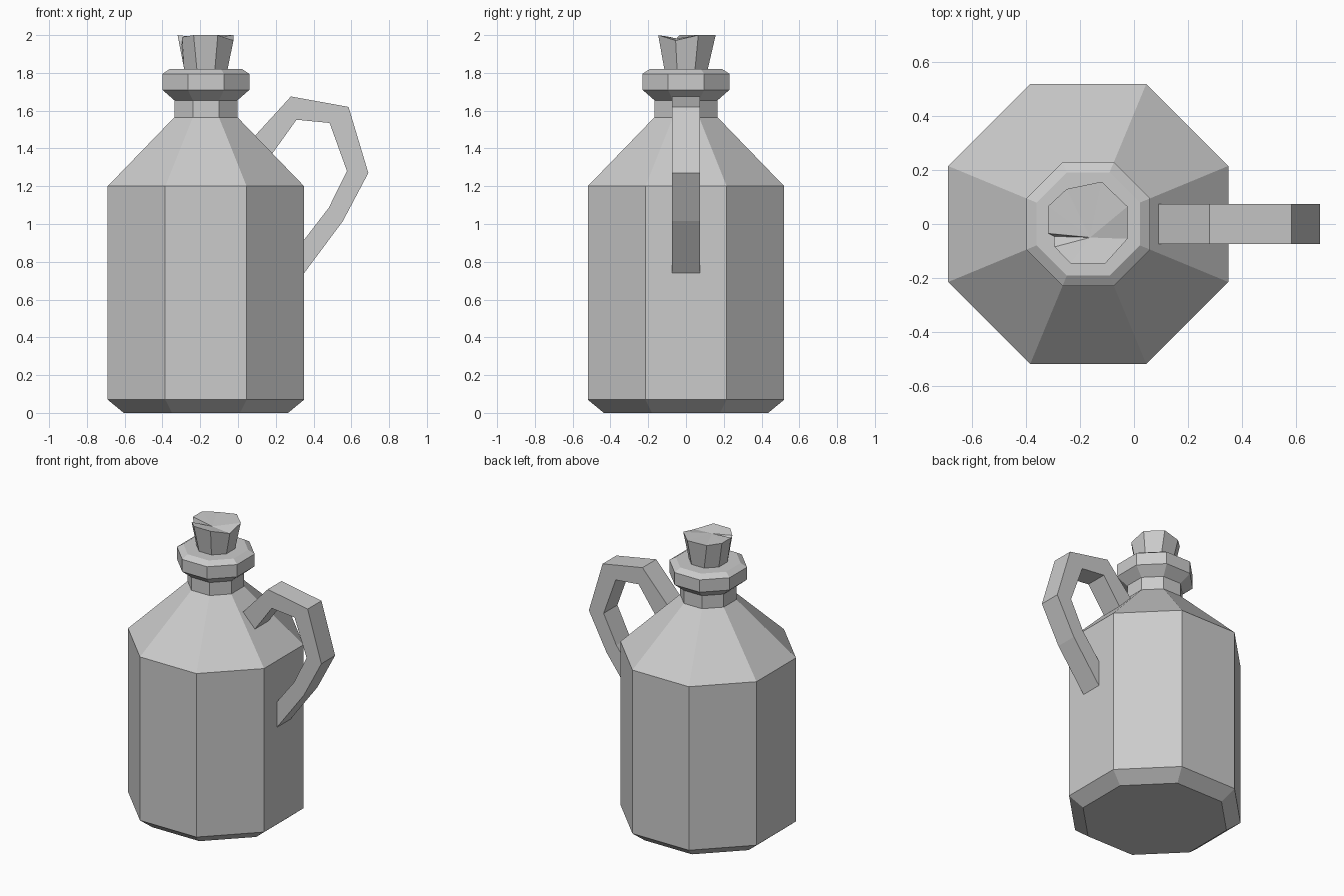
import bpy, bmesh, math

old = bpy.data.objects.get("Cube")
if old:
    bpy.data.objects.remove(old, do_unlink=True)

CX = -0.17   # axis of the jug
SIDES = 8

grey = bpy.data.materials.new("plain_grey")
grey.use_nodes = True
grey.diffuse_color = (0.6, 0.6, 0.6, 1)
bsdf = next(n for n in grey.node_tree.nodes if n.type == "BSDF_PRINCIPLED")
bsdf.inputs["Base Color"].default_value = grey.diffuse_color
bsdf.inputs["Roughness"].default_value = 0.8


def finish(name, bm):
    bmesh.ops.recalc_face_normals(bm, faces=bm.faces)
    mesh = bpy.data.meshes.new(name)
    bm.to_mesh(mesh)
    bm.free()
    mesh.materials.append(grey)
    obj = bpy.data.objects.new(name, mesh)
    bpy.context.collection.objects.link(obj)
    return obj


def ring(bm, apothem, z):
    """Octagon with flat sides facing the axes."""
    r = apothem / math.cos(math.pi / SIDES)
    angles = [math.tau * (i + 0.5) / SIDES - math.pi for i in range(SIDES)]
    return [bm.verts.new((CX + r * math.cos(a), r * math.sin(a), z)) for a in angles]


def bridge(bm, low, high):
    for i in range(len(low)):
        j = (i + 1) % len(low)
        bm.faces.new((low[i], low[j], high[j], high[i]))


def lathe(name, profile):
    bm = bmesh.new()
    rings = [ring(bm, a, z) for a, z in profile]
    for low, high in zip(rings, rings[1:]):
        bridge(bm, low, high)
    bm.faces.new(rings[0])
    bm.faces.new(rings[-1])
    return finish(name, bm)


# Jug: chamfered base, straight wall, sloping shoulder, neck and lip
lathe("jug_body", [(0.435, 0), (0.52, 0.07), (0.52, 1.2), (0.167, 1.565),
                   (0.167, 1.655), (0.23, 1.71), (0.23, 1.795), (0.192, 1.82)])

# Handle: angular loop of rectangular section, ends sunk into the body
outer = [(0.07, 1.445), (0.28, 1.675), (0.585, 1.62),
         (0.69, 1.27), (0.555, 1.015), (0.33, 0.713)]
inner = [(0.165, 1.35), (0.31, 1.552), (0.485, 1.535),
         (0.577, 1.28), (0.48, 1.085), (0.33, 0.89)]
bm = bmesh.new()
sections = []
for (ox, oz), (ix, iz) in zip(outer, inner):
    sections.append([bm.verts.new(p) for p in (
        (ox, -0.075, oz), (ox, 0.075, oz), (ix, 0.075, iz), (ix, -0.075, iz))])
for a, b in zip(sections, sections[1:]):
    bridge(bm, a, b)
bm.faces.new(sections[0])
bm.faces.new(sections[-1])
finish("handle", bm)

# Stopper: tapered cork with an uneven top and a split in one side
bm = bmesh.new()
base = ring(bm, 0.113, 1.81)
rim = [bm.verts.new(p) for p in (
    (-0.295, -0.085, 1.99), (-0.235, -0.147, 2), (-0.107, -0.147, 2),
    (-0.024, -0.055, 1.972), (-0.024, 0.065, 2), (-0.12, 0.157, 2),
    (-0.25, 0.13, 1.99), (-0.32, 0.065, 2), (-0.32, -0.035, 2))]
notch = bm.verts.new((-0.298, -0.046, 1.95))
centre = bm.verts.new((-0.163, -0.05, 1.982))
for i in range(SIDES):
    bm.faces.new((base[i], base[(i + 1) % SIDES], rim[i + 1], rim[i]))
bm.faces.new((base[0], notch, rim[-1]))
bm.faces.new((base[0], rim[0], notch))
loop = rim + [notch]
for i, v in enumerate(loop):
    bm.faces.new((v, loop[(i + 1) % len(loop)], centre))
bm.faces.new(base)
finish("stopper", bm)
